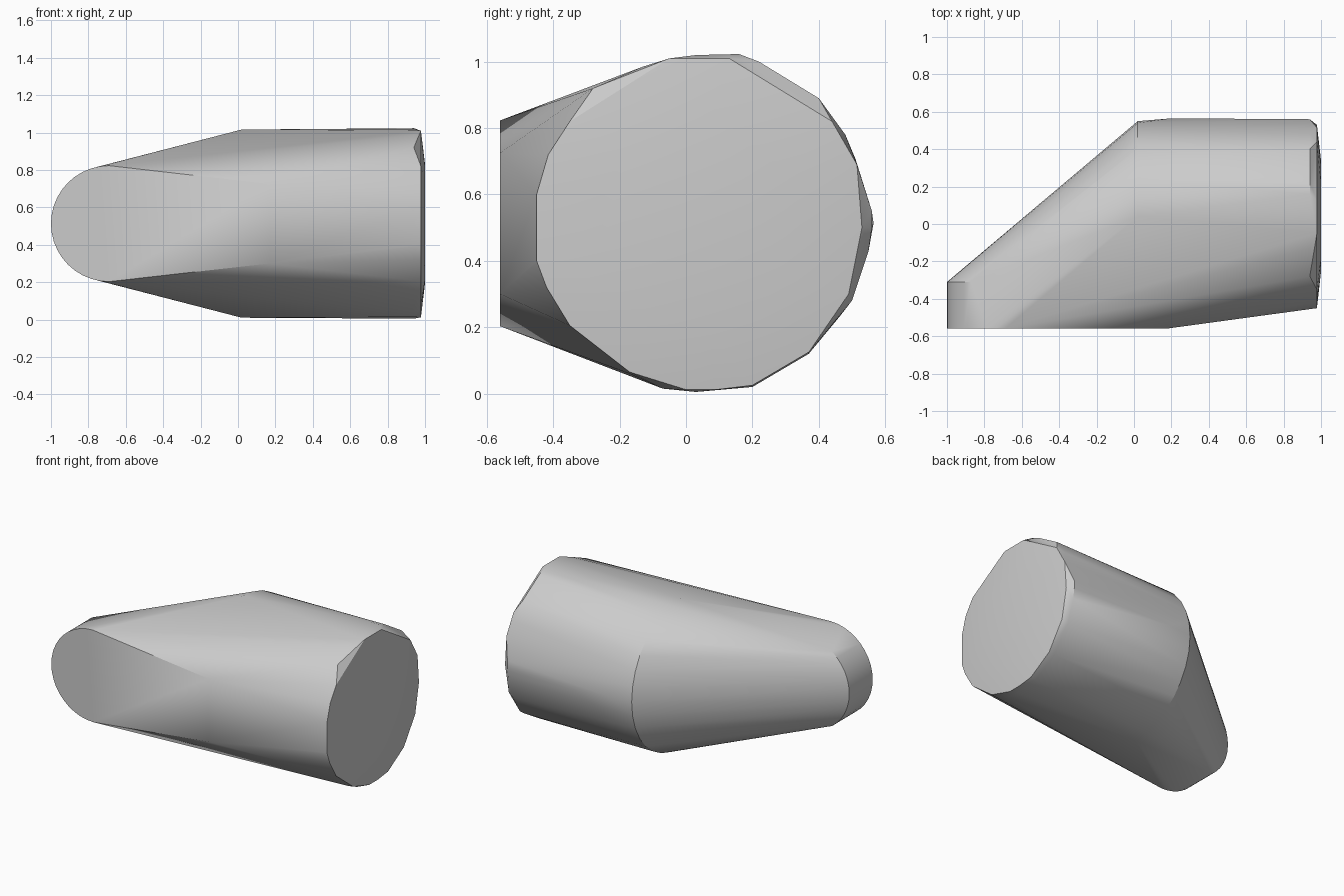
import bpy
import bmesh
import math

cube = bpy.data.objects.get("Cube")
if cube:
    bpy.data.objects.remove(cube, do_unlink=True)

grey = bpy.data.materials.new("plain_grey")
grey.use_nodes = True
colour = (0.6, 0.6, 0.6, 1)
grey.diffuse_color = colour
grey.node_tree.nodes["Principled BSDF"].inputs["Base Color"].default_value = colour

MID = 0.513
points = []


def arc(count, start, end):
    """Unit directions along an arc, in degrees."""
    for i in range(count + 1):
        a = math.radians(start + (end - start) * i / count)
        yield math.cos(a), math.sin(a)


# Rounded narrow end: a half disc at the front, its tip carried back
for c, s in arc(20, 90, 270):
    x, z = -0.69 + 0.31 * c, MID + 0.31 * s
    points.append((x, -0.56, z))
    if x < -0.86:
        points.append((x, -0.31, z))

# Flat front panel ends at the bend
points += [(0.17, -0.56, 0.725), (0.17, -0.56, 0.30)]

# Back half of the ring at the elbow
for c, s in arc(16, -90, 90):
    points.append((0.02, 0.04 + 0.51 * c, MID + 0.503 * s))
points.append((0.2, 0.565, MID))

# Rim of the wide end
rim = [(-0.455, 0.6), (-0.455, 0.39), (-0.28, 0.92), (-0.13, 0.985),
       (0.03, 1.02), (0.16, 1.023), (0.22, 1.0), (0.4, 0.89), (0.48, 0.78),
       (0.56, 0.55), (0.56, 0.5), (0.55, 0.43), (0.5, 0.28), (0.37, 0.12),
       (0.2, 0.02), (0.03, 0.005), (-0.07, 0.015), (-0.17, 0.06)]
points += [(0.94, y, z) for y, z in rim]

# Slightly domed cap: outer outline, then a flatter inner disc
cap = [(-0.45, 0.6), (-0.415, 0.72), (-0.35, 0.82), (-0.05, 1.01),
       (0.13, 1.01), (0.44, 0.82), (0.515, 0.69), (0.53, 0.5), (0.49, 0.3),
       (0.37, 0.125), (0.2, 0.025), (0.09, 0.012), (0, 0.012),
       (-0.17, 0.065), (-0.35, 0.205), (-0.42, 0.32), (-0.45, 0.4)]
points += [(0.978, y, z) for y, z in cap]
points += [(1.0, 0.04 + 0.3 * c, MID + 0.32 * s) for c, s in arc(12, 0, 330)]

# Wrap one convex skin around the outlines
bm = bmesh.new()
for p in points:
    bm.verts.new(p)
hull = bmesh.ops.convex_hull(bm, input=bm.verts)
loose = {v for v in hull["geom_interior"] + hull["geom_unused"]
         if isinstance(v, bmesh.types.BMVert)}
bmesh.ops.delete(bm, geom=list(loose), context="VERTS")
bmesh.ops.dissolve_limit(bm, angle_limit=math.radians(0.5),
                         verts=bm.verts, edges=bm.edges)
bmesh.ops.recalc_face_normals(bm, faces=bm.faces)

mesh = bpy.data.meshes.new("bent_body")
bm.to_mesh(mesh)
bm.free()
mesh.materials.append(grey)
body = bpy.data.objects.new("bent_body", mesh)
bpy.context.collection.objects.link(body)

bpy.ops.object.select_all(action="DESELECT")
body.select_set(True)
bpy.context.view_layer.objects.active = body
bpy.ops.object.shade_smooth_by_angle(angle=math.radians(30))
